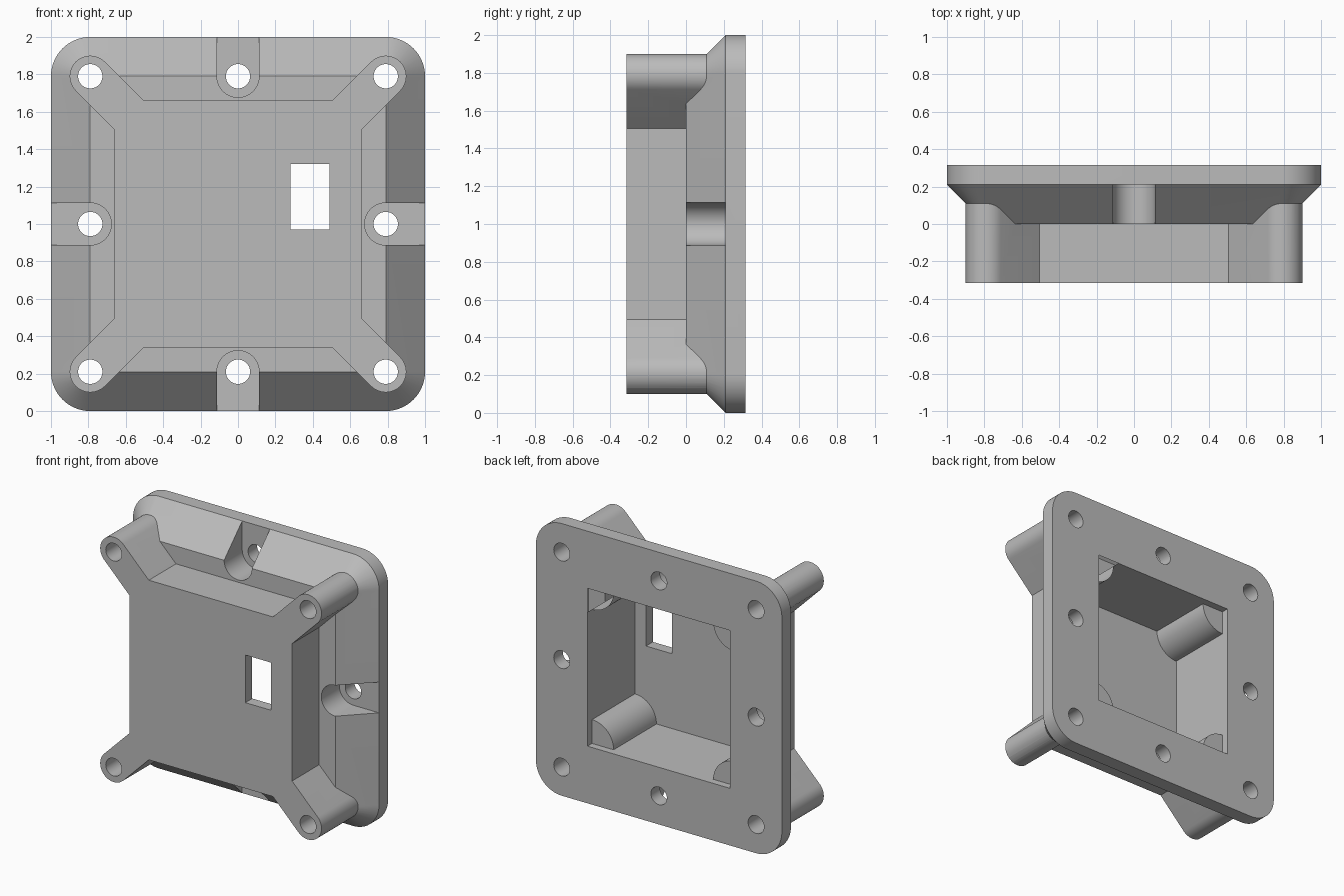
import bpy, bmesh, math

cube = bpy.data.objects.get("Cube")
if cube:
    bpy.data.objects.remove(cube, do_unlink=True)

MID = 1.0        # height of the centre
FRONT, BACK = -0.315, 0.315
RIM = 0.21       # flange front plane, also corner radius
HOLE = 0.79      # screw hole offset
BOX, CAVITY = 0.66, 0.58

grey = bpy.data.materials.new("light_grey")
grey.use_nodes = True
colour = (0.5, 0.5, 0.5, 1)
grey.diffuse_color = colour
grey.node_tree.nodes["Principled BSDF"].inputs["Base Color"].default_value = colour


def arc(cx, cz, r, start, end, n=16):
    """Points (x, z) along an arc, angles in degrees."""
    return [(cx + r * math.cos(math.radians(start + (end - start) * i / n)),
             cz + r * math.sin(math.radians(start + (end - start) * i / n)))
            for i in range(n + 1)]


def loft(name, rings):
    """Closed solid through (y, outline) rings of equal point count."""
    bm = bmesh.new()
    loops = [[bm.verts.new((x, y, z + MID)) for x, z in pts] for y, pts in rings]
    n = len(loops[0])
    for a, b in zip(loops, loops[1:]):
        for i in range(n):
            bm.faces.new((a[i], a[(i + 1) % n], b[(i + 1) % n], b[i]))
    bm.faces.new(loops[0])
    bm.faces.new(loops[-1])
    bmesh.ops.recalc_face_normals(bm, faces=bm.faces[:])
    mesh = bpy.data.meshes.new(name)
    bm.to_mesh(mesh)
    bm.free()
    mesh.materials.append(grey)
    obj = bpy.data.objects.new(name, mesh)
    bpy.context.collection.objects.link(obj)
    return obj


def prism(name, pts, y0, y1):
    return loft(name, [(y0, pts), (y1, pts)])


def square(h):
    return [(-h, -h), (h, -h), (h, h), (-h, h)]


def rounded_square(r):
    pts = []
    for k, (sx, sz) in enumerate([(1, 1), (-1, 1), (-1, -1), (1, -1)]):
        pts += arc(sx * HOLE, sz * HOLE, r, 90 * k, 90 * k + 90)
    return pts


def capsule(start, end, r, angle):
    """Stadium outline along a ray from the centre."""
    c, s = math.cos(math.radians(angle)), math.sin(math.radians(angle))
    return (arc(end * c, end * s, r, angle - 90, angle + 90, 24)
            + arc(start * c, start * s, r, angle + 90, angle + 270, 24))


def combine(target, tool, operation):
    mod = target.modifiers.new(operation.lower(), "BOOLEAN")
    mod.operation, mod.solver, mod.object = operation, "EXACT", tool
    bpy.context.view_layer.objects.active = target
    bpy.ops.object.modifier_apply(modifier=mod.name)
    bpy.data.objects.remove(tool, do_unlink=True)


# Flange with bevelled front
body = loft("enclosure_body", [(0, rounded_square(0.001)),
                               (RIM, rounded_square(RIM)),
                               (BACK, rounded_square(RIM))])

# Central box and diagonal corner arms
combine(body, prism("box", square(BOX), FRONT, 0.1), "UNION")
diagonal = HOLE * math.sqrt(2)
for k in range(4):
    arm = capsule(0.6, diagonal, 0.11, 45 + 90 * k)
    combine(body, prism("corner_arm", arm, FRONT, 0.15), "UNION")

# Cavity, leaving quarter-round posts in its corners
outline = []
for k, (sx, sz) in enumerate([(1, 1), (-1, 1), (-1, -1), (1, -1)]):
    outline += arc(sx * CAVITY, sz * CAVITY, 0.175, 270 + 90 * k, 180 + 90 * k)
combine(body, prism("cavity", outline, -0.235, 0.4), "DIFFERENCE")
combine(body, prism("recess", square(CAVITY), 0.262, 0.4), "DIFFERENCE")

# Side slots, then screw holes at corners and side middles
for k in range(4):
    slot = capsule(HOLE, 1.3, 0.113, 90 * k)
    combine(body, prism("slot", slot, -0.1, RIM), "DIFFERENCE")
for i in (-1, 0, 1):
    for j in (-1, 0, 1):
        if i or j:
            ring = arc(i * HOLE, j * HOLE, 0.065, 0, 360, 40)[:-1]
            combine(body, prism("hole", ring, -0.5, 0.5), "DIFFERENCE")

# Front window
window = [(0.28, -0.03), (0.49, -0.03), (0.49, 0.32), (0.28, 0.32)]
combine(body, prism("window", window, -0.5, -0.1), "DIFFERENCE")

bpy.ops.object.select_all(action="DESELECT")
body.select_set(True)
bpy.context.view_layer.objects.active = body
bpy.ops.object.shade_smooth_by_angle(angle=math.radians(30))
